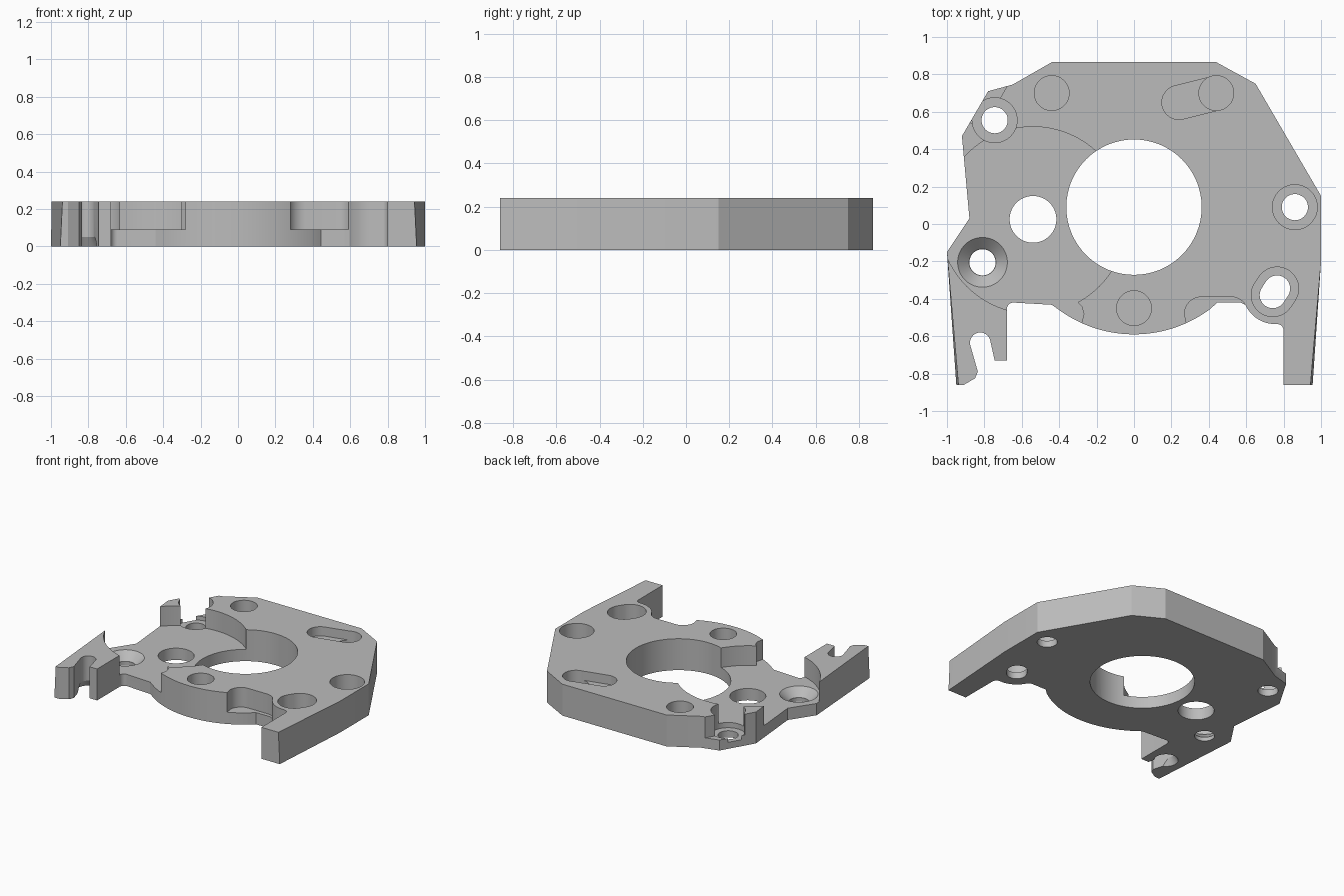
import bpy
import bmesh
from math import cos, sin, pi, atan2, hypot, radians

if "Cube" in bpy.data.objects:
    bpy.data.objects.remove(bpy.data.objects["Cube"])

TOP, FLOOR, SINK = 0.24, 0.09, 0.05

metal = bpy.data.materials.new("plain_grey")
metal.use_nodes = True
grey = (0.5, 0.5, 0.5, 1)
metal.diffuse_color = grey
metal.node_tree.nodes["Principled BSDF"].inputs["Base Color"].default_value = grey


def arc(cx, cy, r, a0, a1, n=24):
    """Points along an arc, angles in degrees."""
    steps = [radians(a0 + (a1 - a0) * i / n) for i in range(n + 1)]
    return [(cx + r * cos(a), cy + r * sin(a)) for a in steps]


def circle(cx, cy, r):
    return arc(cx, cy, r, 0, 360, 64)[:-1]


def capsule(a, b, r):
    """Rounded slot outline from a to b."""
    t = atan2(b[1] - a[1], b[0] - a[0]) * 180 / pi
    return arc(*a, r, t + 90, t + 270) + arc(*b, r, t - 90, t + 90)


def prism(name, pts, z0, z1, bottom_scale=1.0):
    """Extrude an outline; the bottom can be scaled about its centre."""
    n = len(pts)
    cx = (min(p[0] for p in pts) + max(p[0] for p in pts)) / 2
    cy = (min(p[1] for p in pts) + max(p[1] for p in pts)) / 2
    bm = bmesh.new()
    s = bottom_scale
    low = [bm.verts.new((cx + (x - cx) * s, cy + (y - cy) * s, z0)) for x, y in pts]
    high = [bm.verts.new((x, y, z1)) for x, y in pts]
    bm.faces.new(low[::-1])
    bm.faces.new(high)
    for i in range(n):
        j = (i + 1) % n
        bm.faces.new((low[i], low[j], high[j], high[i]))
    bmesh.ops.recalc_face_normals(bm, faces=bm.faces)
    mesh = bpy.data.meshes.new(name)
    bm.to_mesh(mesh)
    bm.free()
    mesh.materials.append(metal)
    obj = bpy.data.objects.new(name, mesh)
    bpy.context.scene.collection.objects.link(obj)
    return obj


# Plate outline, counter-clockwise from the forked arm
outline = [(-1, -0.15), (-0.95, -0.86), (-0.91, -0.86), (-0.85, -0.825), (-0.835, -0.79)]
outline += arc(-0.822, -0.635, 0.055, 200, 20, 16)
outline += [(-0.745, -0.73), (-0.68, -0.73), (-0.68, -0.46)]
outline += arc(-0.645, -0.455, 0.035, 170, 90, 6)
outline += [(-0.44, -0.432)]
outline += arc(0, 0.09, 0.68, 233, 307, 40)
outline += [(0.445, -0.42), (0.57, -0.42)]
outline += arc(0.755, -0.36, 0.175, 205, 268, 14)
outline += arc(0.765, -0.57, 0.035, 80, 0, 6)
outline += [(0.8, -0.86), (0.955, -0.86), (1, -0.2), (1, 0.15), (0.65, 0.75),
            (0.44, 0.865), (-0.44, 0.865), (-0.65, 0.745), (-0.78, 0.71),
            (-0.92, 0.47), (-0.88, 0.03)]
plate = prism("mounting_plate", outline, 0, TOP)

# Slight draft on the outer flanks of both arms
for v in plate.data.vertices:
    if v.co.z > 0.1 and v.co.y < -0.8 and abs(v.co.x) > 0.93:
        v.co.x *= 0.988

UP, DOWN = TOP + 0.1, -0.1
cutters = []


def cut(pts, z0, z1=UP, bottom_scale=1.0):
    cutters.append(prism("cutter", pts, z0, z1, bottom_scale))


# Recessed round floor on the right, and its opening at the front edge
cut(circle(-0.54, 0.02, 0.5), FLOOR)
cut([(-0.28, -0.65), (-0.28, -0.53), (-0.268, -0.48), (-0.28, -0.44), (-0.31, -0.41),
     (-0.4, -0.36), (-0.6, -0.36), (-0.6, -0.65)], FLOOR)
# Recess at the front left edge
cut(arc(0.36, -0.48, 0.09, 180, 90, 10) + arc(0.52, -0.48, 0.09, 90, 40, 6)
    + [(0.6, -0.46), (0.6, -0.65), (0.28, -0.65), (0.28, -0.53)], FLOOR)
# Notch out through the back right corner
cut([(-0.74, 0.55), (-0.72, 0.665), (-0.66, 0.77), (-0.9, 0.8), (-0.94, 0.58),
     (-0.855, 0.53)], FLOOR - 0.01)
# Large bore and smaller bore
cut(circle(0, 0.09, 0.362), DOWN)
cut(circle(-0.54, 0.025, 0.125), DOWN)
# Counterbored screw holes
for x, y in ((-0.745, 0.555), (0.86, 0.09)):
    cut(circle(x, y, 0.12), SINK)
    cut(circle(x, y, 0.07), DOWN)
a, b = (0.742, -0.38), (0.765, -0.345)
cut(capsule(a, b, 0.115), SINK)
cut(capsule(a, b, 0.07), DOWN)
# Countersunk hole
cut(circle(-0.81, -0.205, 0.138), 0.03, FLOOR + 0.005, 0.52)
cut(circle(-0.81, -0.205, 0.07), DOWN)
# Blind pin holes and the shallow slot
for x, y in ((-0.44, 0.7), (0.44, 0.7), (0, -0.45)):
    cut(circle(x, y, 0.093), FLOOR)
cut(capsule((0.24, 0.65), (0.43, 0.697), 0.091), 0.17)
# Flare under the fork
cut(circle(-0.822, -0.635, 0.05), -0.01, 0.06, 1.8)

for c in cutters:
    c.hide_render = True
    mod = plate.modifiers.new("cut", "BOOLEAN")
    mod.operation = "DIFFERENCE"
    mod.solver = "EXACT"
    mod.object = c

# Bake the cuts and drop the helpers
graph = bpy.context.evaluated_depsgraph_get()
graph.update()
baked = bpy.data.meshes.new_from_object(plate.evaluated_get(graph))
plate.modifiers.clear()
plate.data = baked
for c in cutters:
    bpy.data.objects.remove(c)

bpy.ops.object.select_all(action="DESELECT")
plate.select_set(True)
bpy.context.view_layer.objects.active = plate
bpy.ops.object.shade_smooth_by_angle(angle=radians(25))
